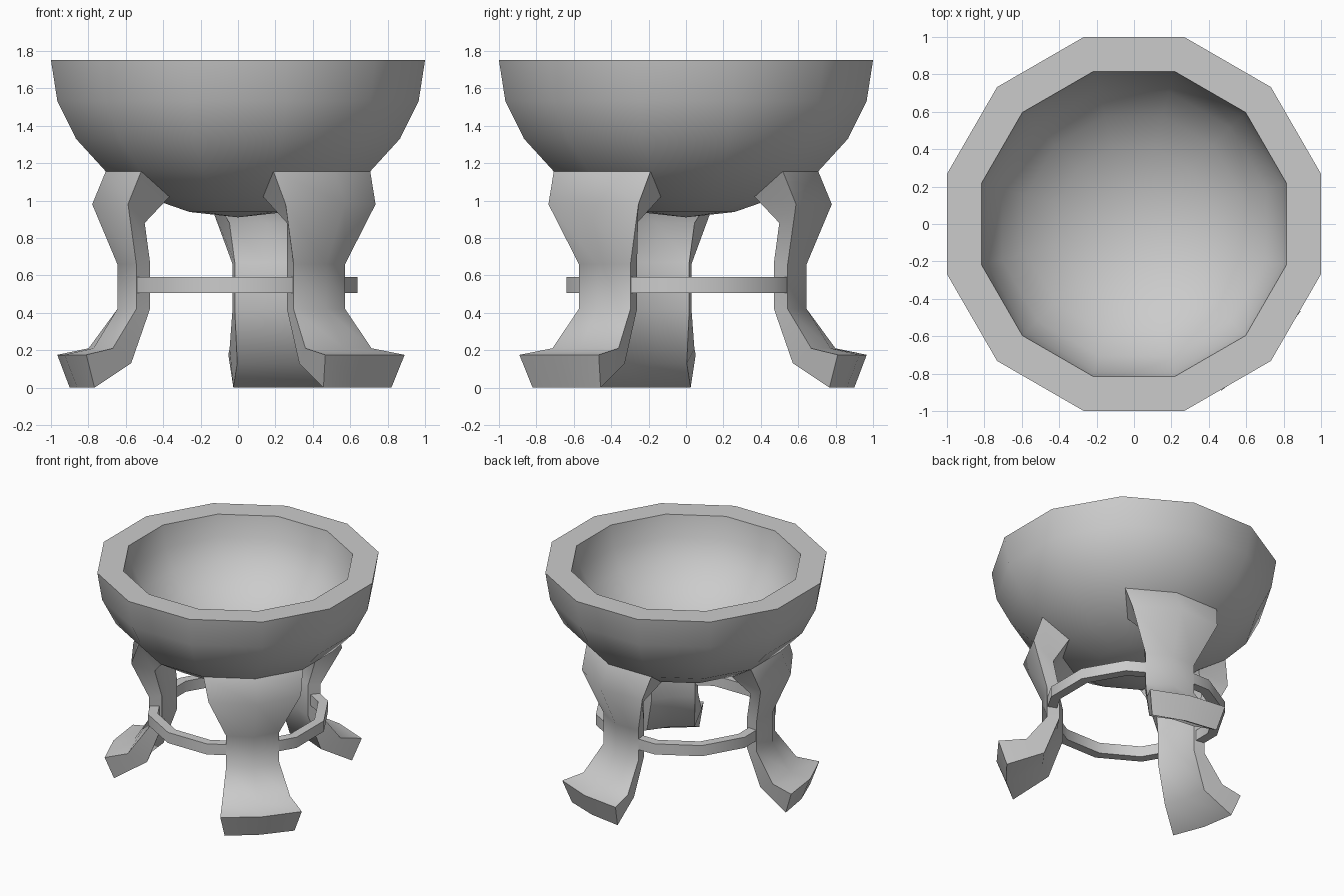
import bpy, bmesh
from math import sin, cos, radians

if "Cube" in bpy.data.objects:
    bpy.data.objects.remove(bpy.data.objects["Cube"])

SIDES = 12
R = 1 / cos(radians(15))          # circumradius giving flats at +-1


def finish(bm, name, angle):
    bmesh.ops.remove_doubles(bm, verts=bm.verts, dist=1e-4)
    bmesh.ops.recalc_face_normals(bm, faces=bm.faces)
    me = bpy.data.meshes.new(name)
    bm.to_mesh(me)
    bm.free()
    ob = bpy.data.objects.new(name, me)
    bpy.context.collection.objects.link(ob)
    bpy.ops.object.select_all(action='DESELECT')
    ob.select_set(True)
    bpy.context.view_layer.objects.active = ob
    bpy.ops.object.shade_smooth_by_angle(angle=radians(angle))
    return ob


def revolve(name, profile, closed=False):
    """Turn an (r, z) profile into a 12-sided solid."""
    bm = bmesh.new()
    rings = []
    for r, z in profile:
        angles = [radians(15 + 360 * k / SIDES) for k in range(SIDES)]
        if r < 1e-6:
            rings.append([bm.verts.new((0, 0, z))] * SIDES)
        else:
            rings.append([bm.verts.new((r * cos(a), r * sin(a), z)) for a in angles])
    pairs = list(zip(rings, rings[1:]))
    if closed:
        pairs.append((rings[-1], rings[0]))
    for a, b in pairs:
        for k in range(SIDES):
            n = (k + 1) % SIDES
            bm.faces.new(list(dict.fromkeys([a[k], a[n], b[n], b[k]])))
    return finish(bm, name, 40)


# Bowl: squashed half sphere outside, smaller half sphere inside
def arc(r, depth, steps):
    return [(r * cos(radians(t)) if t < 90 else 0, 1.75 - depth * sin(radians(t)))
            for t in steps]


revolve("bowl", arc(R, 0.84, range(90, -1, -15)) + arc(0.815 * R, 0.65, range(0, 91, 15)))

# Brace ring joining the legs
revolve("brace_ring", [(0.64 * R, 0.505), (0.64 * R, 0.59),
                       (0.57 * R, 0.59), (0.57 * R, 0.505)], closed=True)

# Leg stations: (centre radius, side radius, half width, z) for outer and inner faces
OUTER = [(.732, .634, .366, 1.156), (.807, .70, .34, .98), (.668, .615, .195, .66),
         (.668, .615, .195, .42), (.80, .76, .25, .21), (.96, .92, .30, .175)]
INNER = [(.518, .449, .259, 1.02), (.61, .57, .20, .88), (.56, .53, .16, .67),
         (.56, .53, .16, .42), (.665, .638, .175, .13), (.89, .863, .257, 0)]


def leg(name, azimuth, toe):
    bm = bmesh.new()
    ca, sa = cos(radians(azimuth)), sin(radians(azimuth))

    def v(r, t, z):
        return bm.verts.new((r * ca - t * sa, r * sa + t * ca, z))

    loops = []
    for i, ((oc, os, ow, oz), (ic, is_, iw, iz)) in enumerate(zip(OUTER, INNER)):
        d = toe if i == len(OUTER) - 1 else 0
        loops.append([v(os + d, -ow, oz), v(oc + d, 0, oz), v(os + d, ow, oz),
                      v(is_ + d, iw, iz), v(ic + d, 0, iz), v(is_ + d, -iw, iz)])
    for a, b in zip(loops, loops[1:]):
        for k in range(6):
            n = (k + 1) % 6
            bm.faces.new([a[k], a[n], b[n], b[k]])
    # foot end: two quads; the top stays open against the bowl
    e = loops[-1]
    bm.faces.new([e[0], e[1], e[4], e[5]])
    bm.faces.new([e[1], e[2], e[3], e[4]])
    finish(bm, name, 55)


leg("front_right_leg", -45, 0.04)
leg("back_leg", 75, 0)
leg("left_leg", 195, 0)
